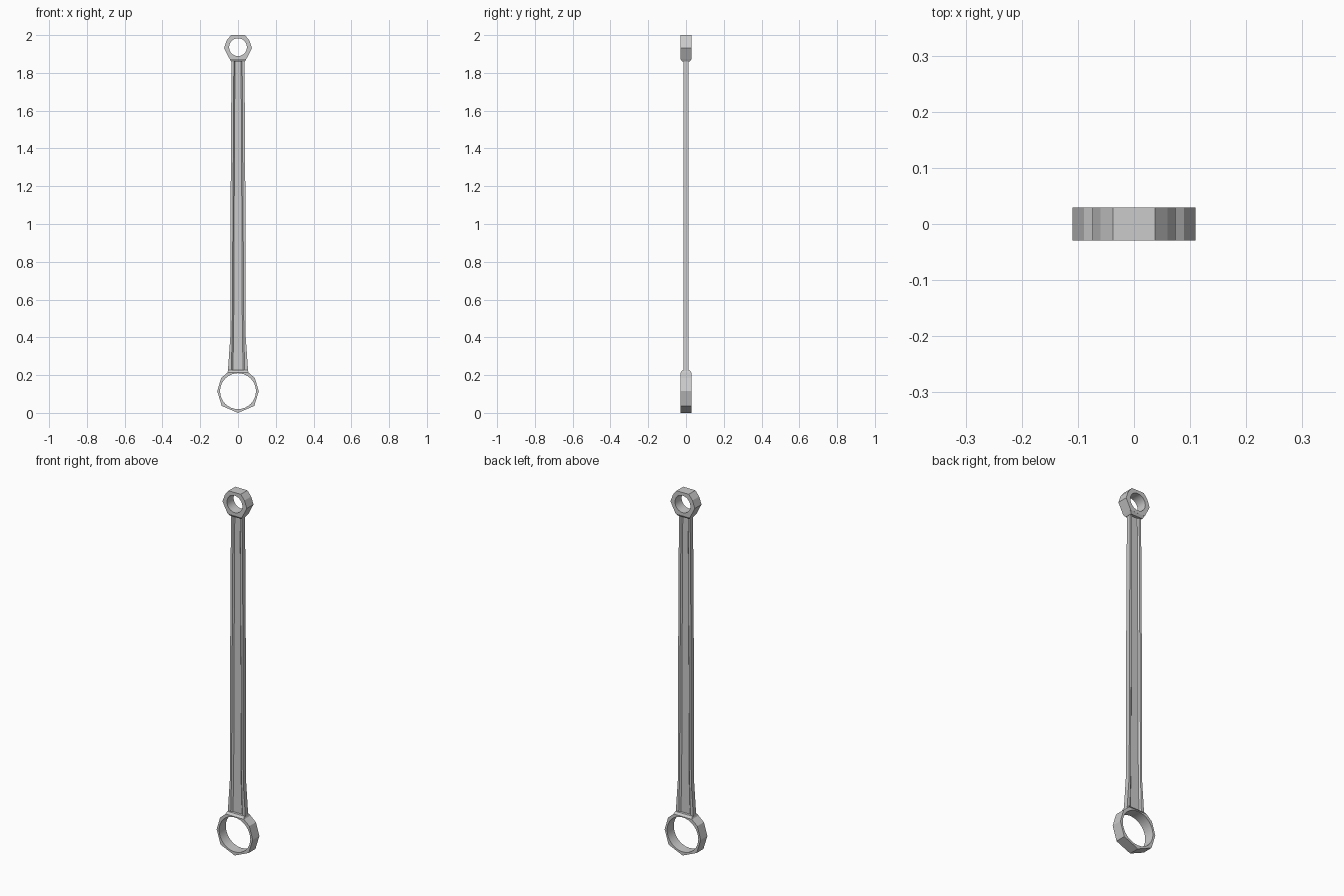
import bpy, bmesh, math

if "Cube" in bpy.data.objects:
    bpy.data.objects.remove(bpy.data.objects["Cube"])


def loft(name, sections):
    """Skin a list of matching closed sections and cap both ends."""
    bm = bmesh.new()
    rows = [[bm.verts.new(p) for p in s] for s in sections]
    n = len(rows[0])
    for a, b in zip(rows, rows[1:]):
        for i in range(n):
            j = (i + 1) % n
            bm.faces.new((a[i], a[j], b[j], b[i]))
    bm.faces.new(rows[0])
    bm.faces.new(rows[-1])
    bmesh.ops.recalc_face_normals(bm, faces=bm.faces)
    mesh = bpy.data.meshes.new(name)
    bm.to_mesh(mesh)
    bm.free()
    obj = bpy.data.objects.new(name, mesh)
    bpy.context.collection.objects.link(obj)
    return obj


def eye(name, half_outline, depth, centre_z, hole_radius):
    """Faceted eye: mirrored outline extruded along y, with a round bore."""
    left = [(-x, z) for x, z in reversed(half_outline) if x > 0]
    outline = half_outline + left
    ring = loft(name, [[(x, y, z) for x, z in outline] for y in (-depth, depth)])
    circle = [(hole_radius * math.cos(math.tau * i / 32),
               centre_z + hole_radius * math.sin(math.tau * i / 32)) for i in range(32)]
    cutter = loft(name + "_cutter", [[(x, y, z) for x, z in circle] for y in (-0.1, 0.1)])
    cutter.hide_render = True
    mod = ring.modifiers.new("bore", 'BOOLEAN')
    mod.operation = 'DIFFERENCE'
    mod.solver = 'EXACT'
    mod.object = cutter
    bpy.ops.object.select_all(action='DESELECT')
    ring.select_set(True)
    bpy.context.view_layer.objects.active = ring
    bpy.ops.object.modifier_apply(modifier=mod.name)
    bpy.data.objects.remove(cutter, do_unlink=True)
    bpy.ops.object.shade_smooth_by_angle(angle=math.radians(20))


def rect(z, w, d):
    return [(-w, -d, z), (w, -d, z), (w, d, z), (-w, d, z)]


def channel(z, w, lip, floor):
    """I-shaped section with sloping groove walls front and back."""
    d, web = 0.0125, 0.005
    front = [(-w, -d), (-lip, -d), (-floor, -web), (floor, -web), (lip, -d), (w, -d)]
    back = [(x, -y) for x, y in reversed(front)]
    return [(x, y, z) for x, y in front + back]


# Large and small bearing eyes
eye("big_end", [(0, 0), (0.086, 0.037), (0.11, 0.115), (0.089, 0.185), (0.055, 0.214)],
    0.029, 0.115, 0.095)
eye("small_end", [(0.037, 1.873), (0.044, 1.873), (0.074, 1.932), (0.06, 1.972), (0.037, 2.0)],
    0.029, 1.936, 0.047)

# Chamfered necks between eyes and shank
loft("big_end_neck", [rect(0.2135, 0.056, 0.029), rect(0.226, 0.052, 0.019)])
loft("small_end_neck", [rect(1.8735, 0.044, 0.029), rect(1.86, 0.036, 0.02)])

# Tapered grooved shank
loft("shank", [channel(0.215, 0.054, 0.036, 0.028),
               channel(0.40, 0.041, 0.031, 0.023),
               channel(1.35, 0.038, 0.025, 0.019),
               channel(1.87, 0.034, 0.022, 0.016)])
